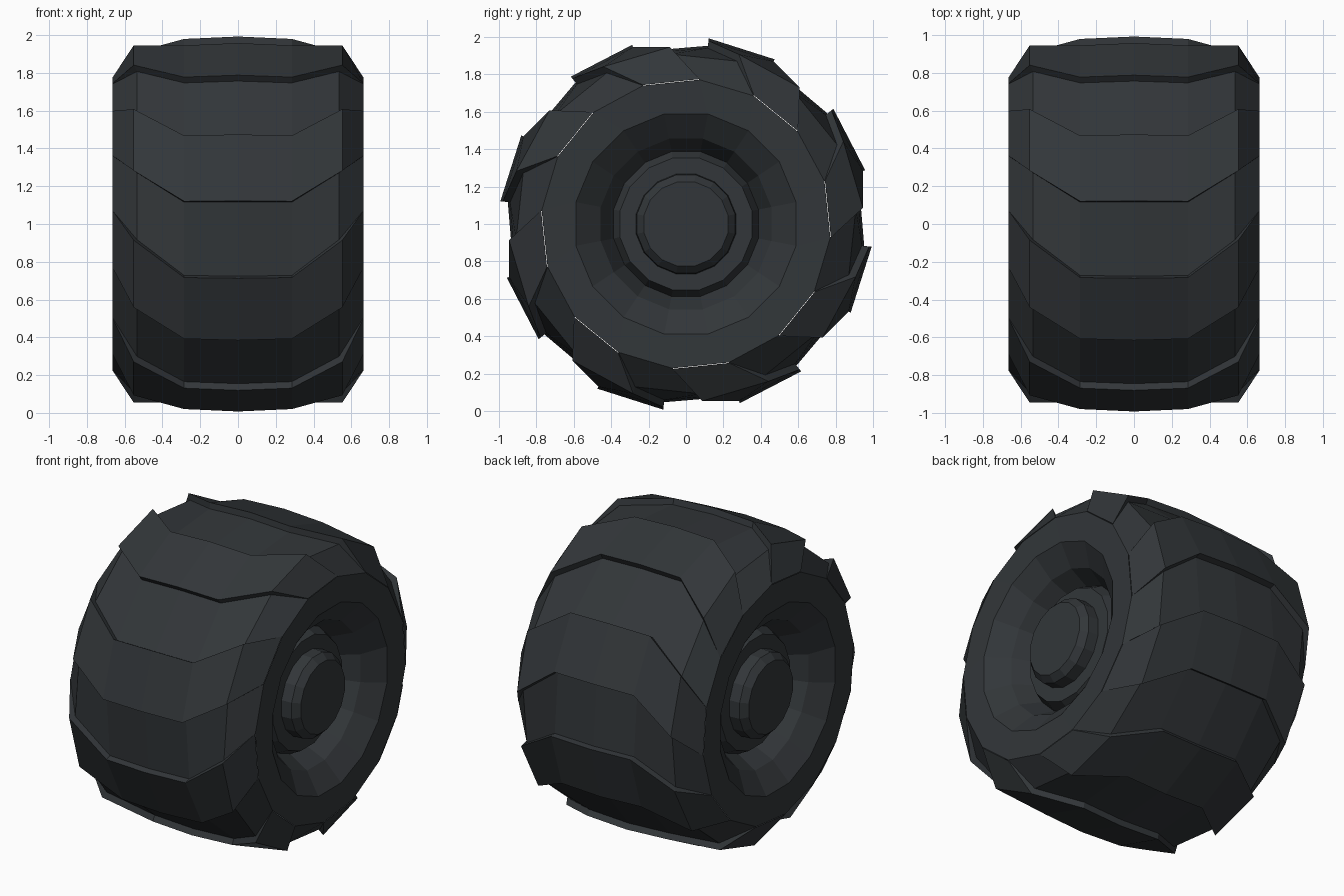
import bpy
from math import radians, cos, sin

if "Cube" in bpy.data.objects:
    bpy.data.objects.remove(bpy.data.objects["Cube"])

LUGS = 8
LEAD, TIP = 61.7, 83.0      # angles of the two edges of one lug at the middle

mat = bpy.data.materials.new("dark_rubber")
mat.diffuse_color = (0.032, 0.037, 0.041, 1)
mat.use_nodes = True
mat.node_tree.nodes["Principled BSDF"].inputs["Base Color"].default_value = mat.diffuse_color


def point(x, r, deg):
    a = radians(deg)
    return (x, r * cos(a), 1 + r * sin(a))


def loft(name, rings, cap=False):
    """Join equal-length rings of points into one surface."""
    n = len(rings[0])
    verts = [p for ring in rings for p in ring]
    faces = []
    for i in range(len(rings) - 1):
        for j in range(n):
            k = (j + 1) % n
            quad = [i * n + j, i * n + k, (i + 1) * n + k, (i + 1) * n + j]
            faces.append(quad)
    if cap:
        faces.append(list(range((len(rings) - 1) * n, len(rings) * n)))
    mesh = bpy.data.meshes.new(name)
    mesh.from_pydata(verts, [], faces)
    mesh.update()
    mesh.materials.append(mat)
    obj = bpy.data.objects.new(name, mesh)
    bpy.context.collection.objects.link(obj)
    return obj


# Tread: chevron lugs rising from the tyre body and fading out at the side
# base x, base r, lug x, lug r, lead edge shift, tip edge shift
half = [(0.0, 0.96, 0.0, 1.0, 0, 0),
        (0.285, 0.948, 0.285, 0.987, 0, 0),
        (0.535, 0.912, 0.552, 0.95, 11.5, 10.3),
        (0.665, 0.775, 0.665, 0.778, 22, 20.8)]


def tread_ring(station, side):
    bx, br, lx, lr, ds, dt = station
    pts = []
    for k in range(LUGS):
        lead, tip = LEAD - ds + 45 * k, TIP - dt + 45 * k
        pts += [point(side * bx, br, lead), point(side * lx, lr, lead),
                point(side * lx, lr, tip), point(side * bx, br, tip)]
    return pts


loft("tyre_tread", [tread_ring(s, -1) for s in reversed(half[1:])]
     + [tread_ring(s, 1) for s in half])

# Sidewall, recessed rim and hub on both sides
edge = [point(0.665, 0.775, a + 45 * k)
        for k in range(LUGS) for a in (LEAD - 22, TIP - 20.8)]
profile = [(0.66, 0.60), (0.56, 0.465), (0.43, 0.395), (0.50, 0.36),
           (0.50, 0.272), (0.57, 0.268), (0.61, 0.23)]
rings = [edge] + [[point(x, r, 33.75 + 22.5 * j) for j in range(16)]
                  for x, r in profile]
rim = loft("sidewall_and_hub", rings, cap=True)
rim.modifiers.new("both_sides", 'MIRROR').use_mirror_merge = False
